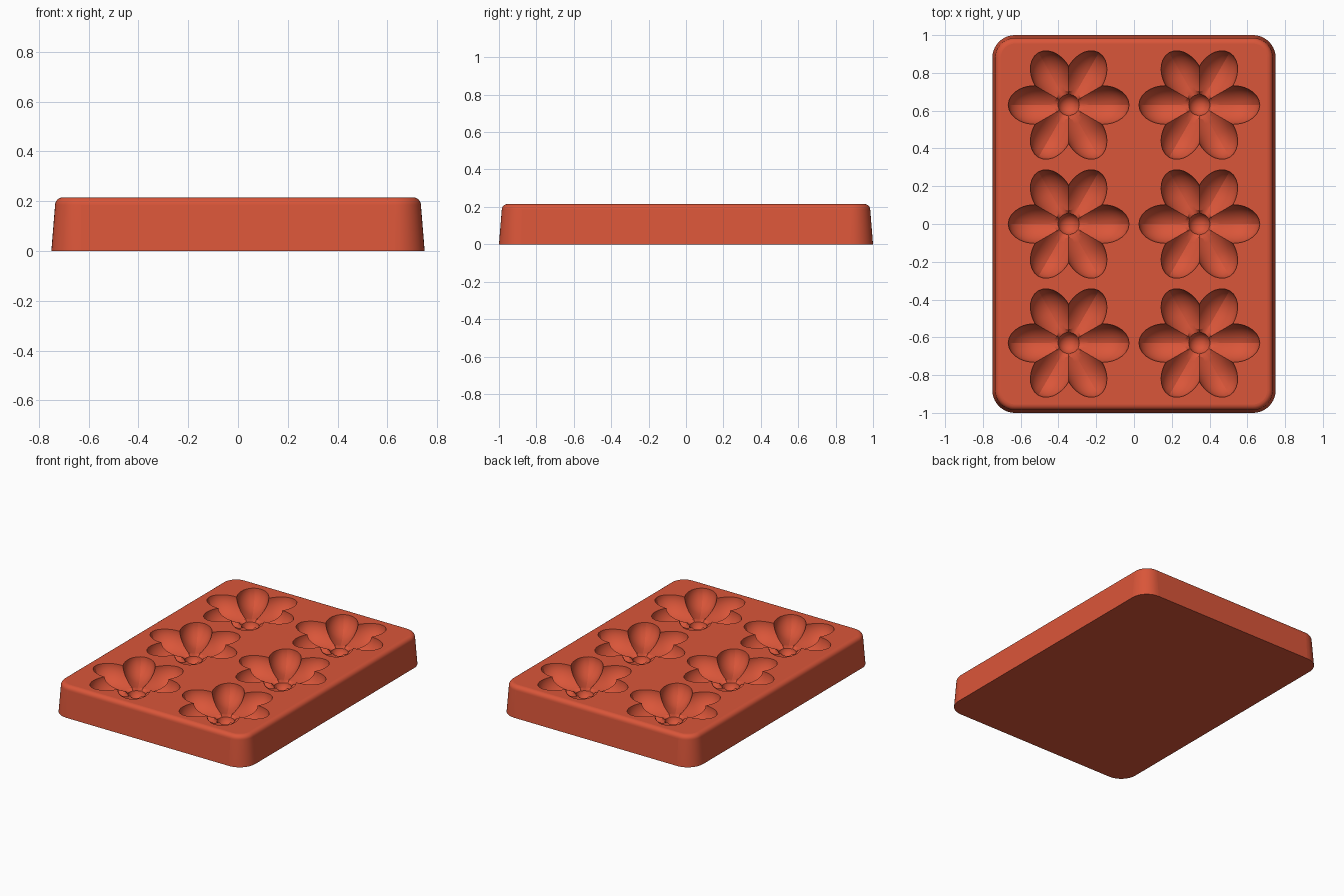
import bpy, bmesh, math

if "Cube" in bpy.data.objects:
    bpy.data.objects.remove(bpy.data.objects["Cube"])

HEIGHT, FILLET, DRAFT, CORNER = 0.215, 0.03, 0.015, 0.12
HALF_X, HALF_Y = 0.75, 1.0
PETAL_MID, PETAL_WIDTH, PETAL_DEPTH, CREASE = 0.18, 0.102, 0.1, 0.02
TIP_LENGTH, ROOT_LENGTH = 0.14, 0.30
DIMPLE, DIMPLE_DEPTH = 0.057, 0.105

silicone = bpy.data.materials.new("terracotta_red")
silicone.use_nodes = True
colour = (0.70, 0.092, 0.041, 1)
silicone.diffuse_color = colour
silicone.node_tree.nodes["Principled BSDF"].inputs["Base Color"].default_value = colour


def bridge(bm, low, high):
    for k in range(len(low)):
        n = (k + 1) % len(low)
        bm.faces.new((low[k], low[n], high[n], high[k]))


def loop_edges(bm, ring):
    return [bm.edges.get((ring[k - 1], ring[k])) for k in range(len(ring))]


def rounded_ring(bm, inset, z, steps=10):
    """One rounded-rectangle loop of vertices."""
    ring = []
    radius = CORNER - inset
    for i, (sx, sy) in enumerate([(1, 1), (-1, 1), (-1, -1), (1, -1)]):
        for k in range(steps + 1):
            a = (i + k / steps) * math.pi / 2
            ring.append(bm.verts.new((sx * (HALF_X - CORNER) + radius * math.cos(a),
                                      sy * (HALF_Y - CORNER) + radius * math.sin(a), z)))
    return ring


def petal_section(r, phi):
    """Squared half-height of the egg-shaped petal, and its cross position."""
    x, y = r * math.cos(phi) - PETAL_MID, abs(r * math.sin(phi)) / PETAL_WIDTH
    rho2 = 1 - (x / (TIP_LENGTH if x > 0 else ROOT_LENGTH)) ** 2
    return rho2, y


def rim_radius(phi):
    """Distance from flower centre to the petal outline, by bisection."""
    low, high = 0, PETAL_MID + TIP_LENGTH
    for _ in range(40):
        mid = (low + high) / 2
        rho2, y = petal_section(mid, phi)
        if rho2 > y * y:
            low = mid
        else:
            high = mid
    return low


def cavity_depth(r, phi):
    rho2, y = petal_section(r, phi)
    depth = 0
    if rho2 > y * y:
        depth = PETAL_DEPTH * math.sqrt(rho2 - y * y) + CREASE * (math.sqrt(rho2) - y)
    if r < DIMPLE:
        depth = max(depth, DIMPLE_DEPTH + math.sqrt(DIMPLE ** 2 - r * r))
    return depth


def add_flower(bm, cx, cy, half_steps=10, dimple_steps=6, petal_steps=16):
    """Flower-shaped hollow; returns its rim loop."""
    # Directions run along each petal, closer together near the notches
    rays = []
    for p in range(6):
        for k in range(-half_steps, half_steps):
            phi = math.pi / 6 * math.sin(k / half_steps * math.pi / 2)
            rays.append((p * math.pi / 3 + phi, phi, rim_radius(phi)))

    def ring(radius_of, at_rim=False):
        verts = []
        for theta, phi, rim in rays:
            r = radius_of(rim)
            depth = 0 if at_rim else cavity_depth(r, phi)
            verts.append(bm.verts.new((cx + r * math.cos(theta), cy + r * math.sin(theta),
                                       HEIGHT - depth)))
        return verts

    inner = DIMPLE - 0.001
    rings = []
    for k in range(1, dimple_steps + 1):
        s = math.sin(k / dimple_steps * math.pi / 2)
        rings.append(ring(lambda rim: inner * s))
    for k in range(1, petal_steps + 1):
        s = math.sin(k / petal_steps * math.pi / 2)
        rings.append(ring(lambda rim: inner + (rim - inner) * s, k == petal_steps))
    for low, high in zip(rings, rings[1:]):
        bridge(bm, low, high)
    bottom = bm.verts.new((cx, cy, HEIGHT - cavity_depth(0, 0)))
    first = rings[0]
    for k in range(len(first)):
        bm.faces.new((first[k - 1], first[k], bottom))
    return rings[-1]


# Tray block: drafted sides with a rounded top edge
bm = bmesh.new()
profile = [(0, 0)]
for k in range(7):
    a = k / 6 * math.pi / 2
    profile.append((DRAFT + FILLET * (1 - math.cos(a)), HEIGHT - FILLET * (1 - math.sin(a))))
outline = [rounded_ring(bm, inset, z) for inset, z in profile]
for low, high in zip(outline, outline[1:]):
    bridge(bm, low, high)
bm.faces.new(outline[0][::-1])

# Six flower hollows, joined to the tray edge by the flat top
top_edges = loop_edges(bm, outline[-1])
for col in (-1, 1):
    for row in (-1, 0, 1):
        top_edges += loop_edges(bm, add_flower(bm, col * 0.346, row * 0.63))
bmesh.ops.triangle_fill(bm, edges=top_edges, use_beauty=True, normal=(0, 0, 1))
bmesh.ops.recalc_face_normals(bm, faces=bm.faces[:])

mesh = bpy.data.meshes.new("flower_mould_tray")
bm.to_mesh(mesh)
bm.free()
mesh.materials.append(silicone)
tray = bpy.data.objects.new("flower_mould_tray", mesh)
bpy.context.collection.objects.link(tray)

# Smooth curves, with the large flat faces kept flat
bpy.ops.object.select_all(action='DESELECT')
tray.select_set(True)
bpy.context.view_layer.objects.active = tray
bpy.ops.object.shade_smooth_by_angle(angle=math.radians(20))
for face in mesh.polygons:
    if face.area > 0.05 or face.center.z > HEIGHT - 0.00001:
        face.use_smooth = False
